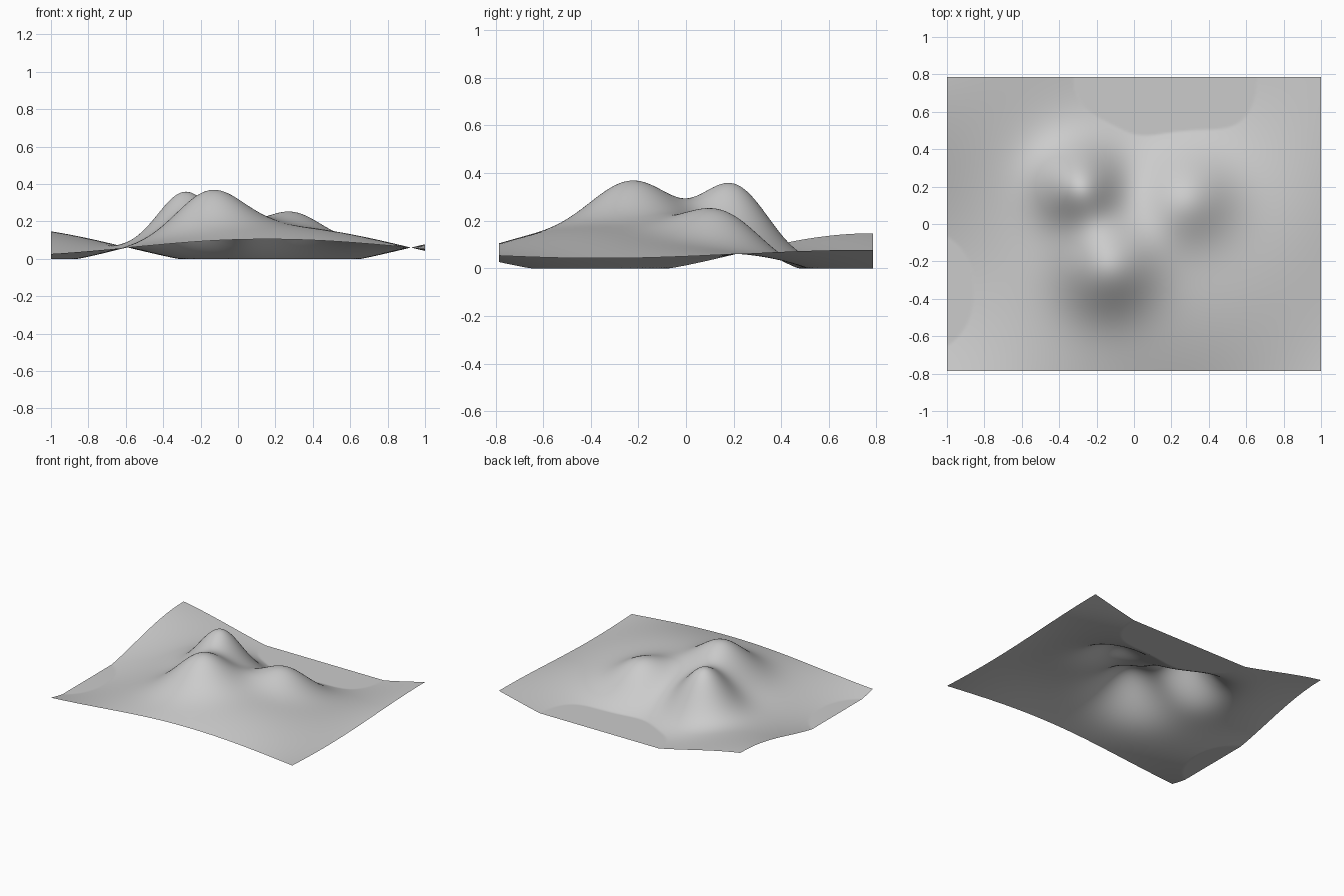
import bpy
import bmesh
from math import sin, cos, pi, exp

cube = bpy.data.objects.get("Cube")
if cube:
    bpy.data.objects.remove(cube, do_unlink=True)

HALF_X, HALF_Y = 1.0, 0.785
GROUND, SWELL = 0.06, 0.115

# Hills: centre x, centre y, height, spread
HILLS = [
    (-0.285, 0.205, 0.284, 0.145),
    (-0.145, -0.215, 0.22, 0.175),
    (0.28, 0.153, 0.165, 0.165),
]


def height(x, y):
    """Rolling ground plus rounded hills, cut flat at zero."""
    wave_x = sin(pi * (x + 0.588) / 1.513)
    wave_y = cos(pi / 2 * (y + 0.36) / 0.57)
    z = GROUND + SWELL * wave_x * wave_y
    for cx, cy, peak, spread in HILLS:
        z += peak * exp(-((x - cx) ** 2 + (y - cy) ** 2) / (2 * spread ** 2))
    return max(z, 0.0)


# Terrain sheet
bm = bmesh.new()
bmesh.ops.create_grid(bm, x_segments=200, y_segments=157, size=1.0)
for v in bm.verts:
    v.co.x *= HALF_X
    v.co.y *= HALF_Y
    v.co.z = height(v.co.x, v.co.y)
for f in bm.faces:
    f.smooth = True
mesh = bpy.data.meshes.new("terrain")
bm.to_mesh(mesh)
bm.free()

# Plain grey surface
grey = bpy.data.materials.new("light_grey")
grey.use_nodes = True
colour = (0.6, 0.6, 0.6, 1.0)
grey.diffuse_color = colour
grey.node_tree.nodes["Principled BSDF"].inputs["Base Color"].default_value = colour
mesh.materials.append(grey)

terrain = bpy.data.objects.new("terrain", mesh)
bpy.context.collection.objects.link(terrain)
